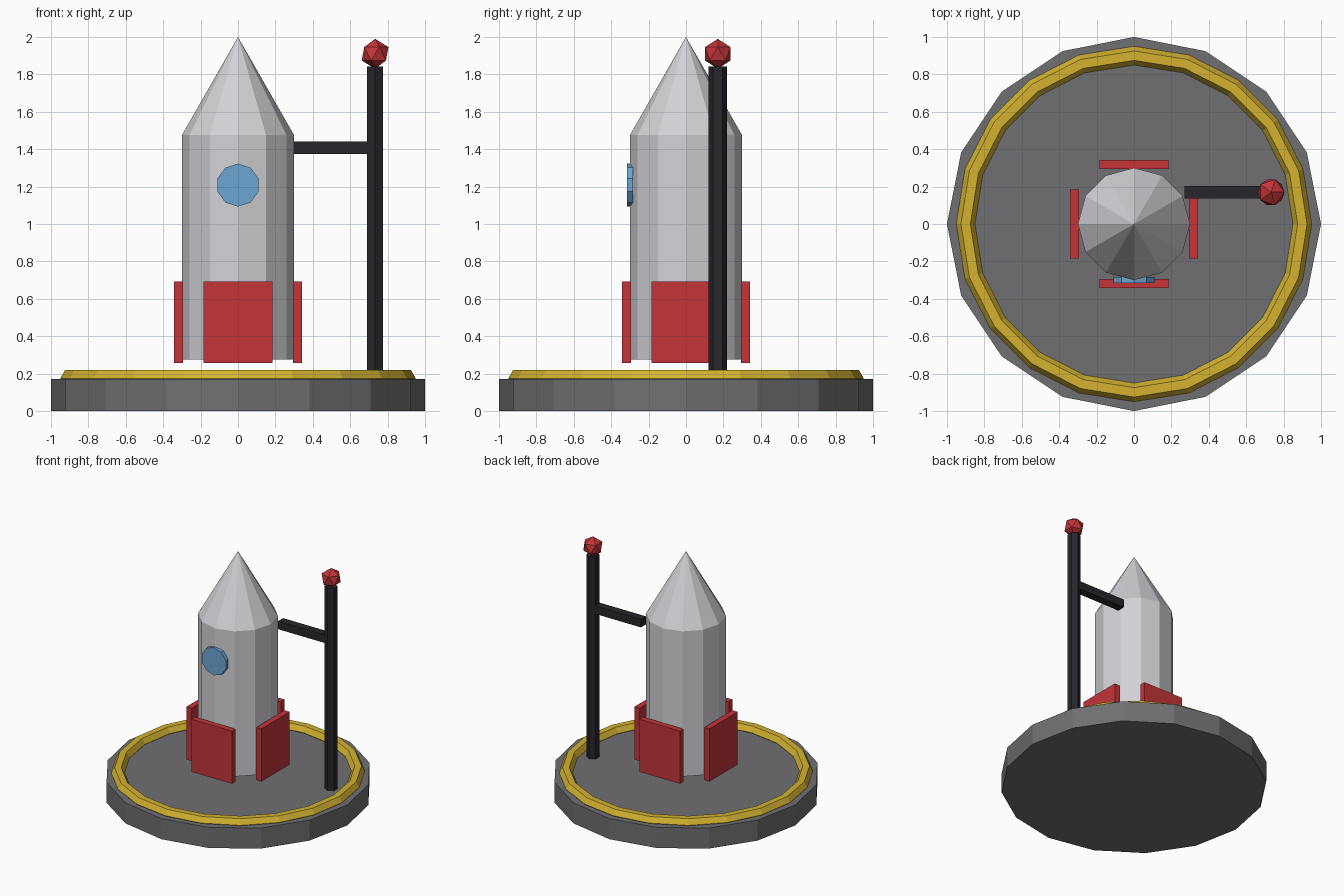
import bpy
from math import pi

if "Cube" in bpy.data.objects:
    bpy.data.objects.remove(bpy.data.objects["Cube"])


def material(name, rgb):
    m = bpy.data.materials.new(name)
    m.diffuse_color = (*rgb, 1)
    m.use_nodes = True
    m.node_tree.nodes["Principled BSDF"].inputs["Base Color"].default_value = m.diffuse_color
    return m


gold = material("gold", (0.66, 0.45, 0.03))
red = material("red", (0.55, 0.035, 0.04))
blue = material("blue", (0.15, 0.38, 0.65))
dark = material("dark", (0.02, 0.02, 0.025))
slate = material("slate", (0.16, 0.16, 0.17))
silver = material("silver", (0.65, 0.65, 0.68))


def finish(name, mat):
    ob = bpy.context.object
    ob.name = name
    ob.data.materials.append(mat)
    return ob


def cylinder(name, sides, r, z0, z1, mat, x=0, y=0):
    bpy.ops.mesh.primitive_cylinder_add(
        vertices=sides, radius=r, depth=z1 - z0, location=(x, y, (z0 + z1) / 2))
    return finish(name, mat)


def box(name, size, loc, mat, turn=0):
    bpy.ops.mesh.primitive_cube_add(size=1, location=loc, rotation=(0, 0, turn))
    ob = finish(name, mat)
    ob.scale = size
    return ob


# Launch pad with gold rim
cylinder("pad", 16, 1.0, 0, 0.17, slate)
bpy.ops.mesh.primitive_torus_add(major_segments=20, minor_segments=6,
                                 major_radius=0.9, minor_radius=0.05,
                                 location=(0, 0, 0.175))
finish("pad_rim", gold)

# Rocket body and nose
cylinder("rocket_body", 12, 0.3, 0.275, 1.475, silver)
bpy.ops.mesh.primitive_cone_add(vertices=12, radius1=0.3, radius2=0, depth=0.525,
                                location=(0, 0, 1.7375))
finish("nose_cone", silver)

# Round window on the front
window = cylinder("window", 10, 0.115, 1.192, 1.224, blue, y=-0.3)
window.rotation_euler = (pi / 2, 0, 0)

# Four plate fins
for i, (dx, dy) in enumerate([(1, 0), (0, 1), (-1, 0), (0, -1)]):
    box(f"fin_{i + 1}", (0.048, 0.37, 0.435),
        (dx * 0.319, dy * 0.319, 0.474), red, i * pi / 2)

# Service tower with arm and beacon
TX, TY = 0.733, 0.17
cylinder("tower_mast", 6, 0.049, 0.17, 1.842, dark, TX, TY)
box("tower_arm", (0.46, 0.066, 0.066), (0.50, TY, 1.407), dark)
bpy.ops.mesh.primitive_ico_sphere_add(subdivisions=1, radius=0.08,
                                      location=(TX, TY, 1.91))
finish("beacon", red)
